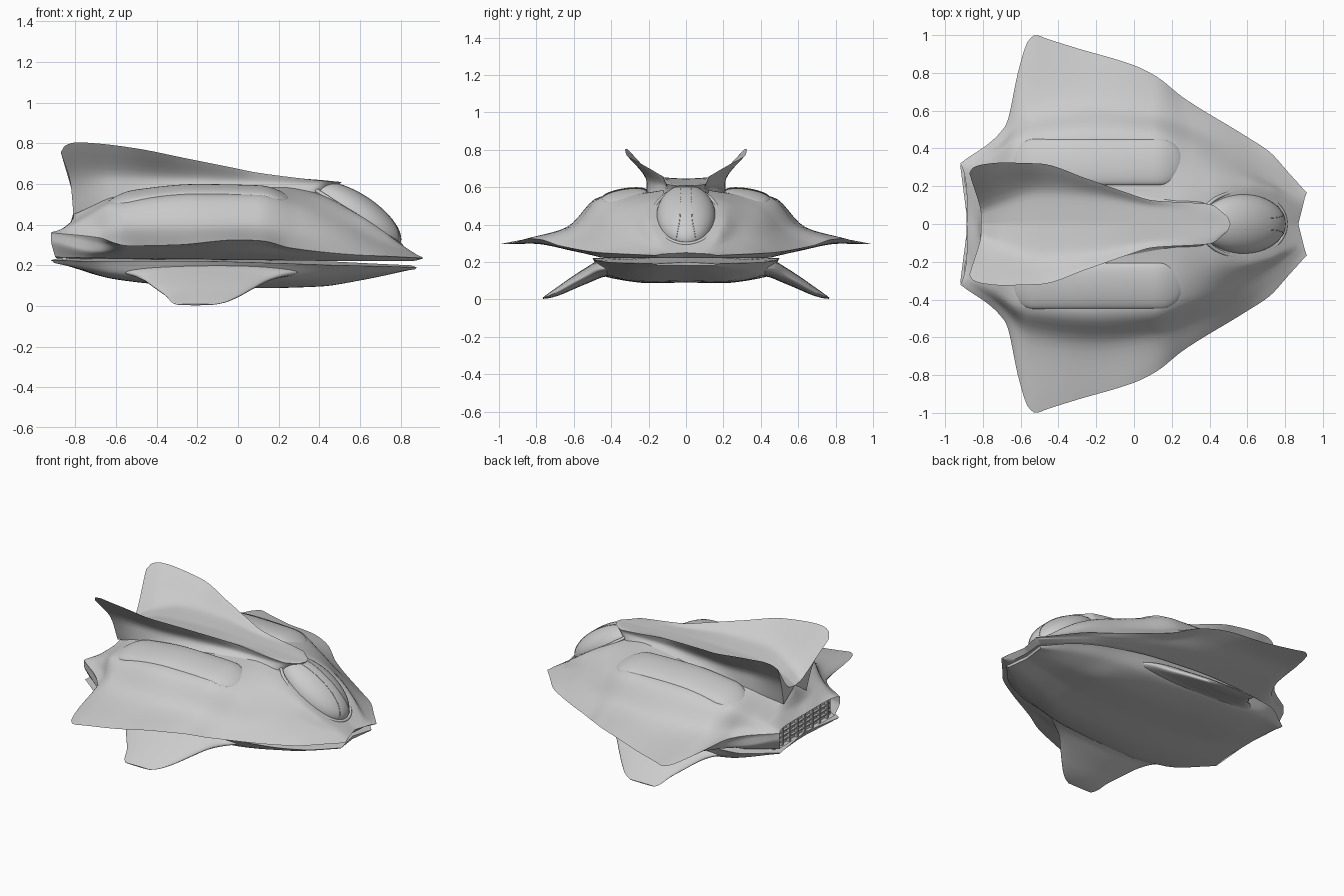
import bpy, bmesh, math
from mathutils import Vector

if "Cube" in bpy.data.objects:
    bpy.data.objects.remove(bpy.data.objects["Cube"])


def spline(xs, ys, x):
    """Monotone cubic interpolation, no overshoot."""
    n = len(xs)
    i = 0
    while i < n - 2 and x > xs[i + 1]:
        i += 1
    d = [(ys[k + 1] - ys[k]) / (xs[k + 1] - xs[k]) for k in range(n - 1)]

    def tan(k):
        if k == 0:
            return d[0]
        if k == n - 1:
            return d[-1]
        a, b = d[k - 1], d[k]
        return 0 if a * b <= 0 else 2 * a * b / (a + b)
    h = xs[i + 1] - xs[i]
    t = min(1, max(0, (x - xs[i]) / h))
    return (ys[i] * (1 + 2 * t) * (1 - t) ** 2 + tan(i) * h * t * (1 - t) ** 2
            + ys[i + 1] * t * t * (3 - 2 * t) + tan(i + 1) * h * t * t * (t - 1))


def grid_object(name, rows, closed=False, cap_start=True, cap_end=True, angle=35):
    """Skin rows of points, together with their mirror image in y."""
    bm = bmesh.new()
    for s in (1, -1):
        vs = [[bm.verts.new((p[0], p[1] * s, p[2])) for p in r] for r in rows]
        m = len(rows[0])
        for a, b in zip(vs, vs[1:]):
            for j in range(m if closed else m - 1):
                k = (j + 1) % m
                bm.faces.new((a[j], a[k], b[k], b[j]))
        if cap_start:
            bm.faces.new(vs[0])
        if cap_end:
            bm.faces.new(vs[-1])
    bmesh.ops.remove_doubles(bm, verts=bm.verts, dist=0.0004)
    bmesh.ops.recalc_face_normals(bm, faces=bm.faces)
    me = bpy.data.meshes.new(name)
    bm.to_mesh(me)
    bm.free()
    me.shade_smooth()
    me.set_sharp_from_angle(angle=math.radians(angle))
    ob = bpy.data.objects.new(name, me)
    bpy.context.collection.objects.link(ob)
    return ob


def rail_rows(groups, nu=90, sub=6):
    """Groups of lengthwise rails; creases fall between groups."""
    rows = []
    for i in range(nu + 1):
        t = (1 - math.cos(math.pi * i / nu)) / 2 * 0.5 + 0.5 * i / nu
        row = []
        for g in groups:
            pts = []
            for r in g:
                xs = [p[0] for p in r]
                x = xs[0] + (xs[-1] - xs[0]) * t
                pts.append((x, spline(xs, [p[1] for p in r], x), spline(xs, [p[2] for p in r], x)))
            idx = list(range(len(g)))
            n = sub * (len(g) - 1)
            for j in range(1 if row else 0, n + 1):
                row.append([spline(idx, [p[c] for p in pts], j / sub) for c in range(3)])
        rows.append(row)
    return rows


def tube(name, pts, r, cyclic=False):
    cu = bpy.data.curves.new(name, 'CURVE')
    cu.dimensions = '3D'
    cu.bevel_depth = r
    cu.bevel_resolution = 2
    sp = cu.splines.new('POLY')
    sp.points.add(len(pts) - 1)
    for q, p in zip(sp.points, pts):
        q.co = (*p, 1)
    sp.use_cyclic_u = cyclic
    ob = bpy.data.objects.new(name, cu)
    bpy.context.collection.objects.link(ob)


def box(name, c, size):
    bpy.ops.mesh.primitive_cube_add(size=1, location=c)
    ob = bpy.context.object
    ob.name = name
    ob.scale = size


# Upper hull and wings
spine = [(-.885, 0, .36), (-.83, 0, .4), (-.79, 0, .51), (-.6, 0, .58), (-.2, 0, .6), (.2, 0, .6),
         (.4, 0, .56), (.6, 0, .44), (.8, 0, .3), (.87, 0, .25)]
inner = [(-.885, .15, .36), (-.8, .17, .43), (-.6, .19, .54), (-.2, .19, .57), (.2, .18, .575),
         (.4, .185, .54), (.6, .19, .445), (.72, .17, .365), (.8, .13, .305), (.89, .08, .245)]
shoulder = [(-.9, .27, .365), (-.75, .35, .43), (-.62, .43, .5), (-.2, .455, .55), (.1, .45, .545),
            (.3, .4, .49), (.5, .33, .41), (.7, .24, .32), (.9, .12, .243)]
root = [(-.91, .3, .365), (-.7, .44, .38), (-.55, .6, .38), (-.2, .64, .385), (.1, .6, .39),
        (.3, .52, .36), (.5, .43, .33), (.7, .32, .28), (.905, .14, .24)]
edge = [(-.92, .32, .36), (-.68, .52, .335), (-.61, .82, .31), (-.56, .97, .297), (-.52, 1, .295),
        (-.46, .98, .296), (-.3, .93, .3), (0, .84, .325), (.12, .78, .32), (.26, .67, .285),
        (.6, .46, .25), (.72, .38, .245), (.82, .27, .24), (.915, .165, .235)]
wing_under = [(-.92, .32, .35), (-.68, .5, .31), (-.55, .82, .298), (-.2, .78, .297), (.1, .69, .295),
              (.3, .59, .265), (.6, .435, .24), (.9, .163, .233)]
under = [(-.92, .32, .32), (-.7, .47, .27), (-.55, .62, .265), (-.2, .62, .262), (.1, .6, .26),
         (.3, .54, .248), (.6, .41, .233), (.9, .16, .23)]
waist = [(-.9, .29, .24), (-.68, .42, .235), (-.2, .46, .23), (.2, .46, .225), (.6, .36, .22), (.86, .14, .22)]
belly_top = [(-.885, 0, .23), (.85, 0, .22)]
grid_object("upper_hull_and_wings",
            rail_rows([[spine, inner, shoulder, root, edge], [edge, wing_under, under, waist], [waist, belly_top]], 110),
            cap_start=False)

# Lower hull
rim = [(-.92, .31, .225), (-.68, .46, .22), (-.2, .5, .22), (.2, .48, .21), (.5, .42, .2), (.72, .32, .195), (.88, .16, .19)]
chine = [(-.9, .3, .21), (-.6, .42, .15), (-.3, .44, .125), (.2, .4, .125), (.6, .3, .15), (.87, .15, .18)]
keel_side = [(-.88, .15, .21), (-.6, .2, .13), (-.3, .22, .1), (.1, .2, .087), (.4, .2, .095), (.6, .15, .125), (.86, .08, .18)]
keel = [(-.88, 0, .21), (-.6, 0, .135), (-.3, 0, .105), (.1, 0, .09), (.4, 0, .1), (.6, 0, .13), (.85, 0, .18)]
deck = [(-.88, 0, .235), (.1, 0, .23), (.85, 0, .2)]
grid_object("lower_hull", rail_rows([[deck, rim], [rim, chine, keel_side, keel]], 70))

# Spine plate flaring into the two tail fins
d_mid = [(-.81, 0, .53), (-.7, 0, .585), (-.5, 0, .63), (-.1, 0, .645), (.3, 0, .625), (.51, 0, .61)]
d_line = [(-.81, .06, .54), (-.7, .1, .6), (-.5, .155, .645), (-.2, .135, .655), (.1, .085, .64), (.4, .07, .62), (.5, .03, .61)]
d_edge = [(-.872, .27, .755), (-.85, .3, .79), (-.79, .317, .805), (-.7, .325, .8), (-.5, .32, .775), (-.25, .24, .725),
          (-.05, .17, .685), (.1, .125, .655), (.4, .105, .617), (.49, .045, .607)]
d_under = [(-.825, .17, .61), (-.6, .21, .625), (-.2, .165, .62), (.1, .115, .61), (.4, .1, .6), (.48, .04, .597)]
d_base = [(-.81, .12, .45), (-.6, .21, .53), (-.4, .215, .545), (0, .18, .56), (.35, .12, .55), (.46, .03, .55)]
grid_object("spine_and_tail_fins", rail_rows([[d_mid, d_line, d_edge], [d_edge, d_under, d_base]], 80))

# Downturned belly fins: y, z, rear x, front x, half thickness
fin = [(.36, .172, -.66, .38, .045), (.46, .16, -.54, .26, .055), (.52, .132, -.47, .16, .05), (.6, .09, -.41, .08, .04),
       (.68, .045, -.35, 0, .028), (.74, .016, -.325, -.07, .014), (.765, .006, -.3, -.12, .004)]
ks = [f[0] for f in fin]
rows = []
for i in range(25):
    y = ks[0] + (ks[-1] - ks[0]) * i / 24
    z, a, b, th = [spline(ks, [f[c] for f in fin], y) for c in (1, 2, 3, 4)]
    rows.append([((a + b) / 2 + (b - a) / 2 * math.cos(q), y + .3 * th * math.sin(q), z + .75 * th * math.sin(q))
                 for q in [2 * math.pi * k / 32 for k in range(32)]])
grid_object("belly_fins", rows, closed=True, angle=60)

# Capsule pods on the shoulders
px, pz = [-.65, -.5, -.2, .1, .26], [.495, .535, .562, .556, .52]
rows = []
for i in range(1, 60):
    u = -math.cos(math.pi * i / 60)
    d = .455 * (1 - abs(u))
    w = .122 * math.sqrt(1 - max(0, 1 - d / .122) ** 2)
    x = -.195 + .455 * u
    rows.append([(x, .328 + w * math.cos(q), spline(px, pz, x) - .15 * w * math.cos(q) + .27 * w * math.sin(q))
                 for q in [2 * math.pi * k / 32 for k in range(32)]])
grid_object("shoulder_pods", rows, closed=True)

# Canopy, its surrounding frame and the two ribs
tilt = math.radians(33)
centre = Vector((.575, 0, .442))
along = Vector((math.cos(tilt), 0, -math.sin(tilt)))
up = Vector((math.sin(tilt), 0, math.cos(tilt)))
side = Vector((0, 1, 0))
bpy.ops.mesh.primitive_uv_sphere_add(segments=48, ring_count=24, location=centre, rotation=(0, tilt, 0))
canopy = bpy.context.object
canopy.name = "canopy"
canopy.scale = (.263, .158, .112)
canopy.data.shade_smooth()
tube("canopy_frame", [centre + along * .27 * math.cos(q) + side * .174 * math.sin(q) + up * .003
                      for q in [2 * math.pi * k / 64 for k in range(64)]], .01, True)
for s in (1, -1):
    pts = []
    for k in range(31):
        c = math.cos(math.radians(15 + 150 * k / 30))
        y = .03 + .03 * max(0, c) ** 4
        h = math.sqrt(max(0, 1 - c * c - (y / .158) ** 2))
        pts.append(centre + along * .263 * c + side * s * y + up * .112 * h)
    tube("canopy_rib", pts, .002)

# Rear exhaust panel with grille bars
box("exhaust_panel", (-.855, 0, .295), (.02, .6, .14))
for i in range(7):
    box("grille_upright", (-.873, -.24 + .08 * i, .295), (.025, .014, .12))
for z in (.265, .295, .325):
    box("grille_bar", (-.87, 0, z), (.02, .54, .008))
